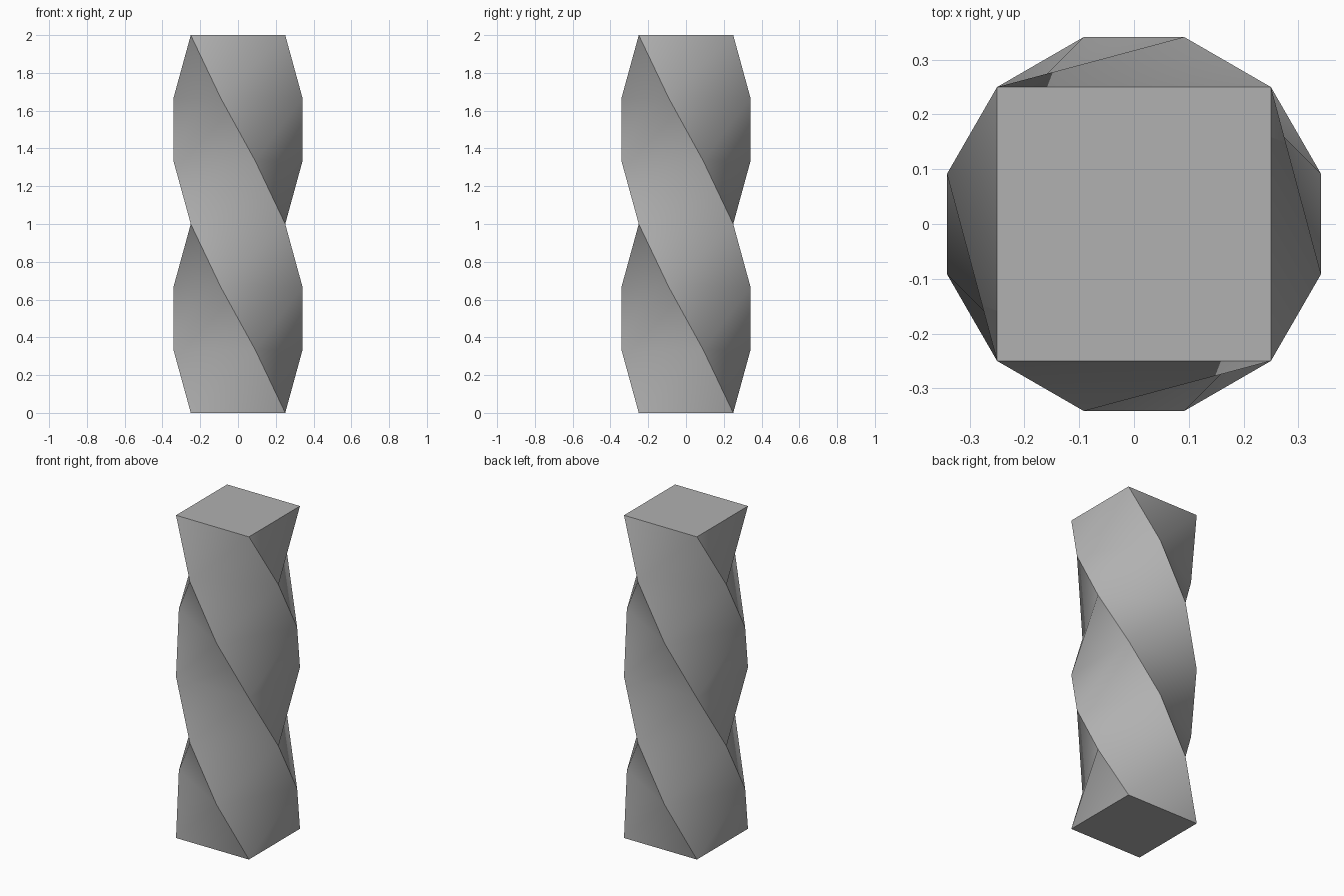
import bpy, bmesh, math

if "Cube" in bpy.data.objects:
    bpy.data.objects.remove(bpy.data.objects["Cube"])

HEIGHT, HALF, STEPS = 2.0, 0.25, 6
TURN = -math.pi          # half turn, clockwise going up
RADIUS = HALF * math.sqrt(2)

bm = bmesh.new()

# Square rings, each turned a little further than the one below
rings = []
for k in range(STEPS + 1):
    t = k / STEPS
    angles = [math.radians(45 + 90 * i) + TURN * t for i in range(4)]
    rings.append([bm.verts.new((RADIUS * math.cos(a), RADIUS * math.sin(a), HEIGHT * t))
                  for a in angles])

# Twisted sides, split along the outward diagonal, with crisp corner edges
for low, high in zip(rings, rings[1:]):
    for i in range(4):
        j = (i + 1) % 4
        for tri in ((low[i], high[j], high[i]), (low[i], low[j], high[j])):
            bm.faces.new(tri).smooth = True
        bm.edges.get((low[i], high[i])).smooth = False

# Flat end caps with sharp rims
for cap in (bm.faces.new(rings[0][::-1]), bm.faces.new(rings[-1])):
    for e in cap.edges:
        e.smooth = False

mesh = bpy.data.meshes.new("twisted_column")
bm.to_mesh(mesh)
bm.free()

# Dark grey finish
grey = bpy.data.materials.new("dark_grey")
grey.diffuse_color = (0.44, 0.44, 0.44, 1)
grey.use_nodes = True
grey.node_tree.nodes["Principled BSDF"].inputs["Base Color"].default_value = grey.diffuse_color
mesh.materials.append(grey)
bpy.context.collection.objects.link(bpy.data.objects.new("twisted_column", mesh))
